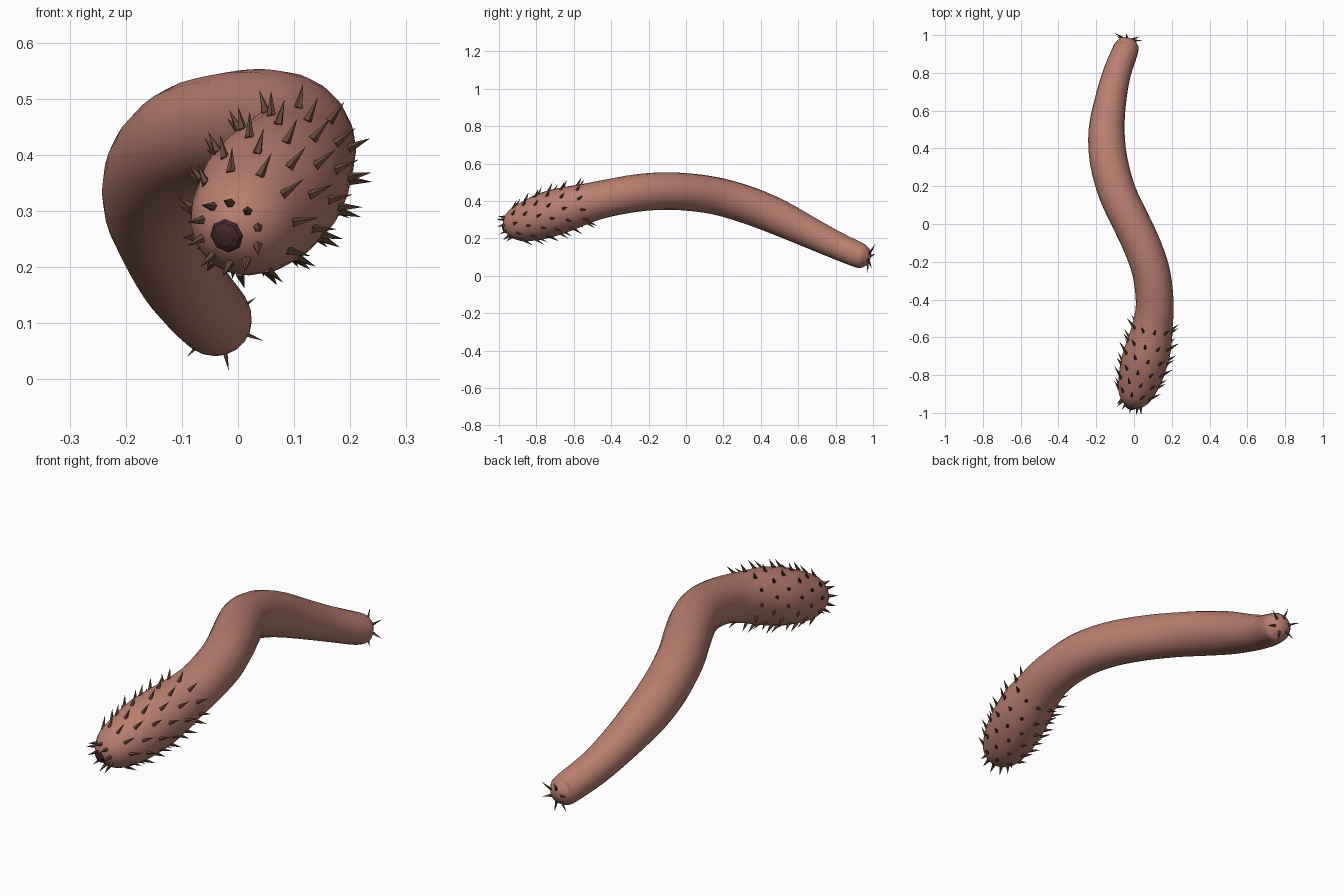
import bpy, bmesh, math
from mathutils import Vector

cube = bpy.data.objects.get("Cube")
if cube:
    bpy.data.objects.remove(cube, do_unlink=True)

# Spine from mouth to tail: x, y, z, radius
SPINE = [
    (-.02, -.965, .256, .03), (-.013, -.947, .262, .06), (.003, -.905, .275, .092),
    (.03, -.82, .3, .114), (.055, -.73, .33, .123), (.08, -.64, .357, .119),
    (.1, -.53, .388, .106), (.11, -.42, .415, .1), (.092, -.26, .443, .1),
    (.045, -.12, .453, .1), (-.02, .02, .447, .1), (-.09, .17, .425, .1),
    (-.135, .34, .375, .1), (-.145, .5, .31, .095), (-.123, .66, .232, .083),
    (-.09, .8, .165, .074), (-.045, .92, .112, .068), (-.037, .955, .102, .059),
    (-.032, .98, .096, .035)]
SIDES = 20


def material(name, color):
    mat = bpy.data.materials.new(name)
    mat.use_nodes = True
    mat.diffuse_color = (*color, 1)
    mat.node_tree.nodes["Principled BSDF"].inputs["Base Color"].default_value = (*color, 1)
    return mat


skin = material("dusty_pink_skin", (.48, .21, .16))
horn = material("dark_brown_horn", (.13, .065, .04))
maw = material("dark_red_mouth", (.06, .02, .022))


def finish(bm, name, mat, smooth=False):
    bmesh.ops.recalc_face_normals(bm, faces=bm.faces)
    mesh = bpy.data.meshes.new(name)
    for f in bm.faces:
        f.smooth = smooth
    bm.to_mesh(mesh)
    bm.free()
    mesh.materials.append(mat)
    obj = bpy.data.objects.new(name, mesh)
    bpy.context.collection.objects.link(obj)
    return obj


def spine(t):
    """Smoothly interpolated centre and radius at spine position t."""
    i = min(max(int(t), 0), len(SPINE) - 2)
    f = t - i
    a, b, c, d = (Vector(SPINE[min(max(i + k, 0), len(SPINE) - 1)]) for k in (-1, 0, 1, 2))
    p = b + (c - a) * f / 2 + (a - b * 2.5 + c * 2 - d / 2) * f**2 + ((b - c) * 3 + d - a) * f**3 / 2
    return p.to_3d(), p.w


def frame(t):
    """Centre, radius, tangent, sideways and upward axes."""
    last = len(SPINE) - 1
    p, r = spine(t)
    tangent = (spine(min(t + .3, last))[0] - spine(max(t - .3, 0))[0]).normalized()
    side = tangent.cross(Vector((0, 0, 1))).normalized()
    return p, r, tangent, side, side.cross(tangent)


# Body: rings swept along the spine
bm = bmesh.new()
rings = []
steps = (len(SPINE) - 1) * 3
for k in range(steps + 1):
    p, r, tangent, side, up = frame(k / 3)
    angles = [math.tau * j / SIDES for j in range(SIDES)]
    rings.append([bm.verts.new(p + (side * math.cos(a) + up * math.sin(a)) * r) for a in angles])
for lower, upper in zip(rings, rings[1:]):
    for j in range(SIDES):
        n = (j + 1) % SIDES
        bm.faces.new((lower[j], lower[n], upper[n], upper[j]))
for ring, push in ((rings[0], -.006), (rings[-1], .008)):
    centre = sum((v.co for v in ring), Vector()) / SIDES
    tip = bm.verts.new(centre + Vector((0, push, 0)))
    for j in range(SIDES):
        bm.faces.new((ring[j], ring[(j + 1) % SIDES], tip))
finish(bm, "worm_body", skin, True)


def spike_ring(bm, t, count, offset, length, lean, width=.009):
    """Ring of thorns; lean tilts them along the spine."""
    p, r, tangent, side, up = frame(t)
    for j in range(count):
        a = math.tau * (j + offset) / count
        out = side * math.cos(a) + up * math.sin(a)
        aim = (out + tangent * lean).normalized()
        base = p + out * (r - .004)
        matrix = aim.to_track_quat('Z', 'Y').to_matrix().to_4x4()
        matrix.translation = base + aim * length / 2
        bmesh.ops.create_cone(bm, cap_ends=True, segments=5, radius1=width, radius2=0,
                              depth=length, matrix=matrix)


# Head thorns: staggered rows leaning backwards
bm = bmesh.new()
for row in range(6):
    spike_ring(bm, 2.2 + row * .72, 11, row / 2, .052, .9)
finish(bm, "head_thorns", horn)

# Hooks around the mouth, pointing forwards
bm = bmesh.new()
spike_ring(bm, .95, 10, .3, .042, -2.2)
finish(bm, "mouth_hooks", horn)

# Tail thorns
bm = bmesh.new()
spike_ring(bm, 17.9, 6, -.3, .052, .3, .007)
finish(bm, "tail_thorns", horn)

# Mouth: small faceted dome
bm = bmesh.new()
bmesh.ops.create_uvsphere(bm, u_segments=8, v_segments=6, radius=.031)
mouth = finish(bm, "mouth", maw)
p, r, tangent, side, up = frame(0)
mouth.location = p
mouth.rotation_euler = tangent.to_track_quat('Z', 'Y').to_euler()
mouth.scale = (1, 1, .5)
